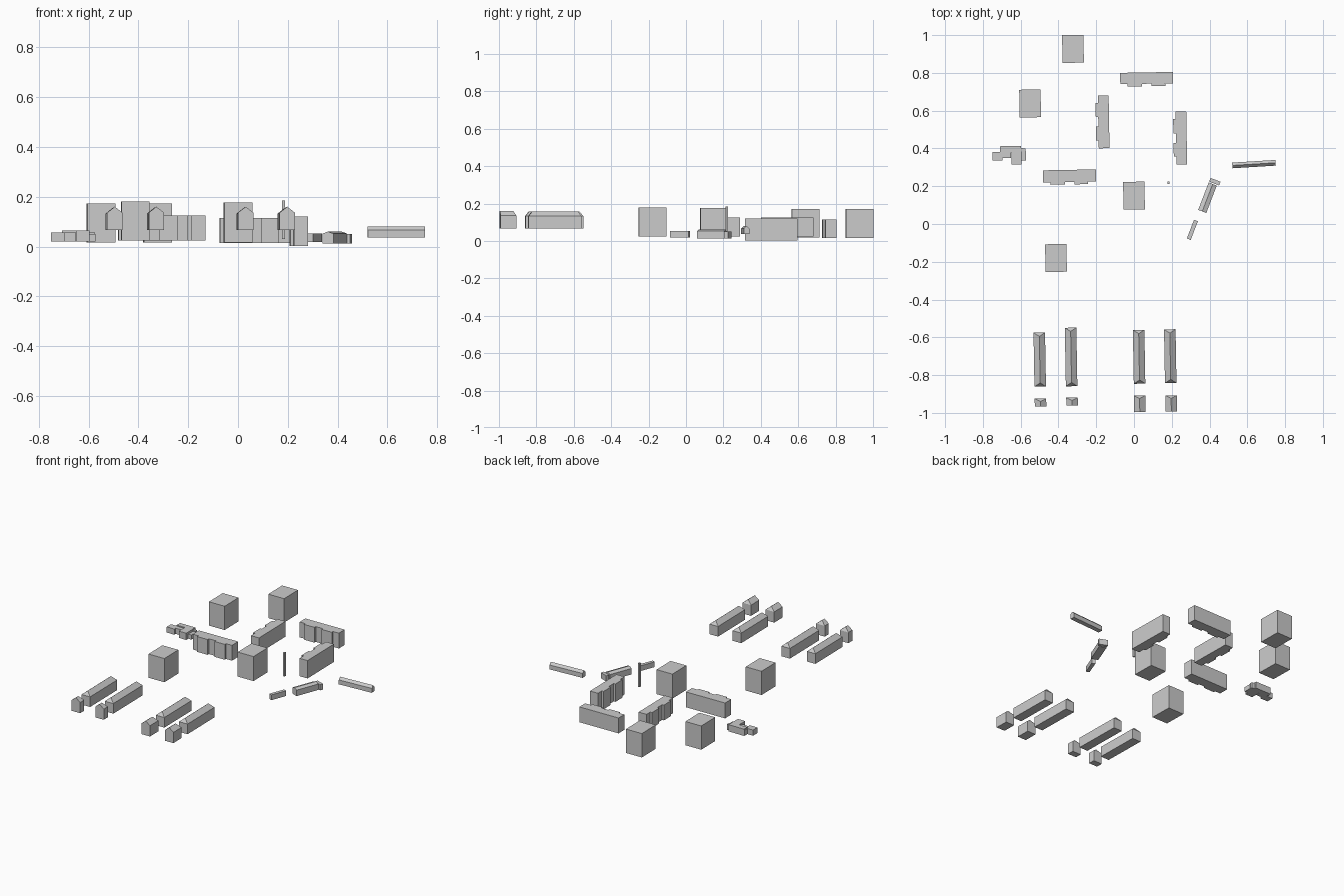
import bpy, bmesh
from math import radians
from mathutils import Matrix

if "Cube" in bpy.data.objects:
    bpy.data.objects.remove(bpy.data.objects["Cube"])

TILT = 1.0  # the whole estate is turned about one degree


def make_object(name, bm, x, y, angle):
    bmesh.ops.recalc_face_normals(bm, faces=bm.faces)
    mesh = bpy.data.meshes.new(name)
    bm.to_mesh(mesh)
    bm.free()
    obj = bpy.data.objects.new(name, mesh)
    obj.matrix_world = Matrix.Translation((x, y, 0)) @ Matrix.Rotation(radians(angle), 4, 'Z')
    bpy.context.collection.objects.link(obj)
    return obj


def prism(name, outline, z0, z1, x=0, y=0, angle=0):
    """Flat-roofed block: footprint extruded from z0 to z1."""
    bm = bmesh.new()
    face = bm.faces.new([bm.verts.new((px, py, z0)) for px, py in outline])
    ext = bmesh.ops.extrude_face_region(bm, geom=[face], use_keep_orig=True)
    top = [v for v in ext['geom'] if isinstance(v, bmesh.types.BMVert)]
    bmesh.ops.translate(bm, verts=top, vec=(0, 0, z1 - z0))
    return make_object(name, bm, x, y, angle)


def block(name, x, y, sx, sy, z0, z1, angle=0):
    a, b = sx / 2, sy / 2
    return prism(name, [(-a, -b), (a, -b), (a, b), (-a, b)], z0, z1, x, y, angle)


def house(name, x, y, w, l, z0, eave, ridge, angle=0, hip_front=0, hip_back=0):
    """Walls with a pitched roof, ridge along local y, hips optional."""
    bm = bmesh.new()
    a, b = w / 2, l / 2
    corners = [(-a, -b), (a, -b), (a, b), (-a, b)]
    lo = [bm.verts.new((*c, z0)) for c in corners]
    hi = [bm.verts.new((*c, eave)) for c in corners]
    rf = bm.verts.new((0, -b + hip_front, ridge))
    rb = bm.verts.new((0, b - hip_back, ridge))
    bm.faces.new(lo)
    for i in range(4):
        j = (i + 1) % 4
        bm.faces.new((lo[i], lo[j], hi[j], hi[i]))
    bm.faces.new((hi[0], hi[1], rf))
    bm.faces.new((hi[1], hi[2], rb, rf))
    bm.faces.new((hi[2], hi[3], rb))
    bm.faces.new((hi[3], hi[0], rf, rb))
    return make_object(name, bm, x, y, angle)


def slab(name, x, y, length, depth, z0, z1, angle):
    """Apartment slab with two projecting bays on local -y."""
    h, f, back = length / 2, -depth / 2, depth / 2
    r = f + 0.013
    s = [-h + length * t for t in (0.14, 0.41, 0.59, 0.85)]
    outline = [(-h, back), (-h, r), (s[0], r), (s[0], f), (s[1], f), (s[1], r),
               (s[2], r), (s[2], f), (s[3], f), (s[3], r), (h, r), (h, back)]
    return prism(name, outline, z0, z1, x, y, angle)


# Square tower blocks
for i, (x, y, z0, z1) in enumerate([(-0.323, 0.927, 0.016, 0.172),
                                    (-0.55, 0.638, 0.017, 0.172),
                                    (0.0, 0.15, 0.017, 0.177),
                                    (-0.413, -0.18, 0.025, 0.18)]):
    block(f"tower_{i + 1}", x, y, 0.113, 0.147, z0, z1, TILT)

# Long apartment slabs
slab("slab_north", 0.067, 0.766, 0.28, 0.073, 0.015, 0.115, TILT)
slab("slab_middle", -0.167, 0.541, 0.28, 0.07, 0.025, 0.125, TILT - 90)
slab("slab_east", 0.244, 0.455, 0.28, 0.07, 0.003, 0.12, TILT - 90)
slab("slab_west", -0.341, 0.248, 0.28, 0.077, 0.025, 0.125, TILT)

# Low winged building on the west edge
prism("west_wing_main", [(-0.75, 0.335), (-0.695, 0.335), (-0.695, 0.35), (-0.65, 0.35),
                         (-0.65, 0.385), (-0.575, 0.385), (-0.575, 0.4), (-0.71, 0.41),
                         (-0.71, 0.38), (-0.75, 0.38)], 0.02, 0.057)
block("west_wing_south", -0.622, 0.35, 0.053, 0.07, 0.02, 0.064)
block("west_wing_end", -0.585, 0.362, 0.025, 0.05, 0.02, 0.05)
block("west_wing_north", -0.652, 0.395, 0.11, 0.035, 0.02, 0.064)

# Pitched row houses, each with a small outhouse to the south
rows = [(-0.499, -0.718, 0.286, -0.495, -0.945, 0.042),
        (-0.333, -0.704, 0.31, -0.328, -0.94, 0.042),
        (0.027, -0.703, 0.285, 0.03, -0.952, 0.088),
        (0.192, -0.7, 0.285, 0.197, -0.95, 0.085)]
for i, (x, y, l, sx, sy, sl) in enumerate(rows):
    house(f"row_house_{i + 1}", x, y, 0.061, l, 0.066, 0.132, 0.157, TILT, 0.02, 0.02)
    house(f"outhouse_{i + 1}", sx, sy, 0.061, sl, 0.066, 0.136, 0.16, TILT, 0, 0.016)

# Low service buildings on the east side
house("long_shed", 0.635, 0.317, 0.03, 0.23, 0.037, 0.066, 0.081, -86.5)
house("hall", 0.389, 0.139, 0.046, 0.155, 0.013, 0.052, 0.06, -21)
block("hall_porch", 0.428, 0.224, 0.056, 0.021, 0.013, 0.05, -21)
block("garage", 0.309, -0.031, 0.022, 0.106, 0.019, 0.053, -21)

# Chimney
block("chimney", 0.183, 0.219, 0.011, 0.013, 0.03, 0.184, TILT)
